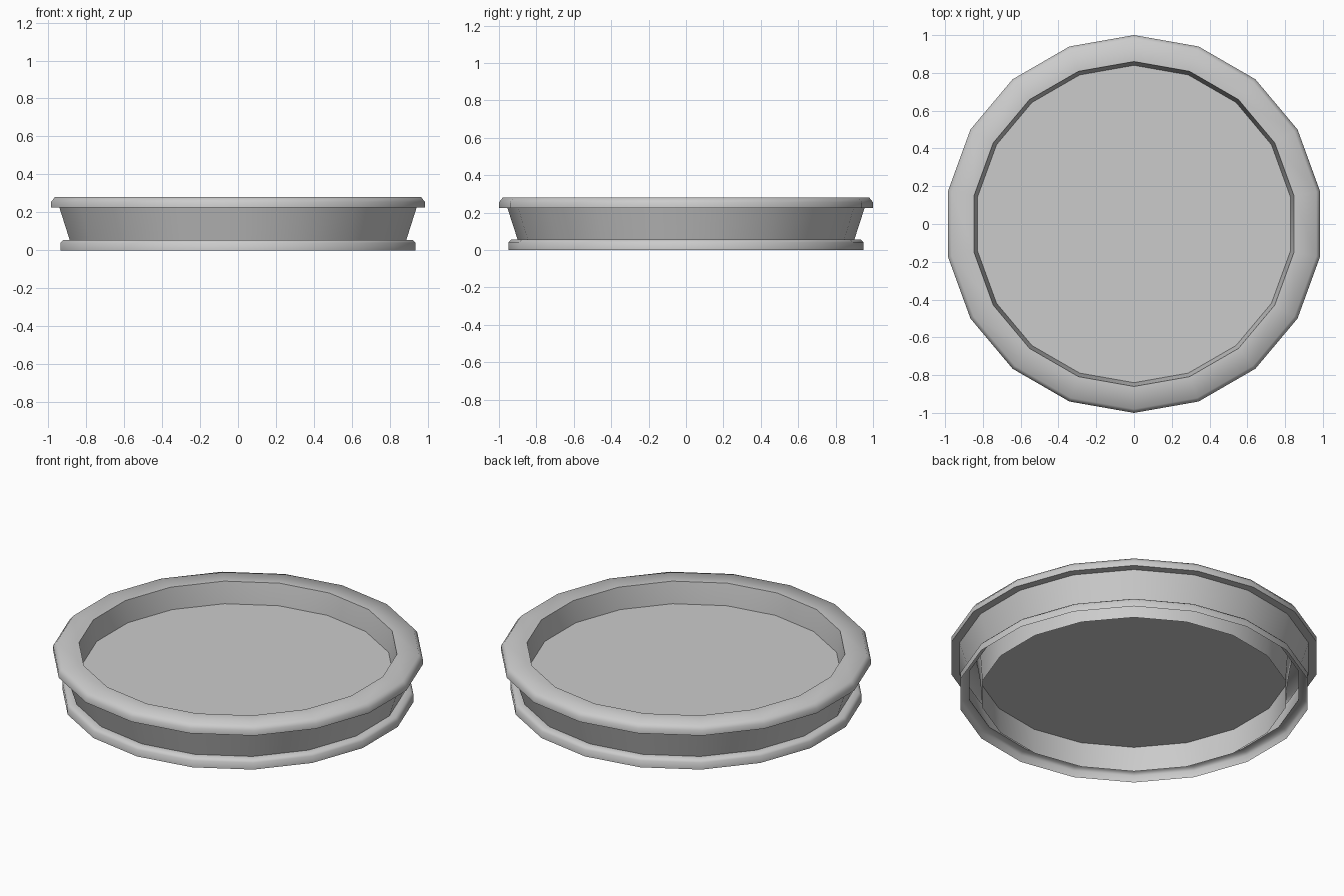
import bpy, bmesh, math

cube = bpy.data.objects.get("Cube")
if cube:
    bpy.data.objects.remove(cube, do_unlink=True)

SIDES = 18

grey = bpy.data.materials.new("light_grey")
grey.use_nodes = True
colour = (0.6, 0.6, 0.6, 1)
grey.diffuse_color = colour
grey.node_tree.nodes["Principled BSDF"].inputs["Base Color"].default_value = colour


def ring(bm, radius, z):
    """One loop of vertices, with a corner on the y axis."""
    step = 2 * math.pi / SIDES
    return [bm.verts.new((radius * math.sin(i * step), radius * math.cos(i * step), z))
            for i in range(SIDES)]


def lathe(name, profile, cap=False):
    """Turn a (radius, z) profile; faces look right of its direction of travel."""
    bm = bmesh.new()
    rings = [ring(bm, r, z) for r, z in profile]
    for low, high in zip(rings, rings[1:]):
        for i in range(SIDES):
            j = (i + 1) % SIDES
            bm.faces.new((low[j], low[i], high[i], high[j]))
    if cap:
        bm.faces.new(rings[-1][::-1])
    mesh = bpy.data.meshes.new(name)
    bm.to_mesh(mesh)
    bm.free()
    mesh.materials.append(grey)
    obj = bpy.data.objects.new(name, mesh)
    bpy.context.collection.objects.link(obj)
    bpy.ops.object.select_all(action="DESELECT")
    obj.select_set(True)
    bpy.context.view_layer.objects.active = obj
    bpy.ops.object.shade_smooth_by_angle(angle=math.radians(60))
    return obj


# Hollow shell, open below: foot, flared neck, rim, then the inner wall
lathe("dish_shell", [
    (0.95, 0), (0.95, 0.04), (0.935, 0.055), (0.90, 0.055),
    (0.955, 0.225), (1, 0.225), (1, 0.255), (0.98, 0.28),
    (0.86, 0.28), (0.84, 0.155), (0.83, 0),
])

# Floor set into the inner wall
lathe("dish_floor", [(0.84, 0.155)], cap=True)
